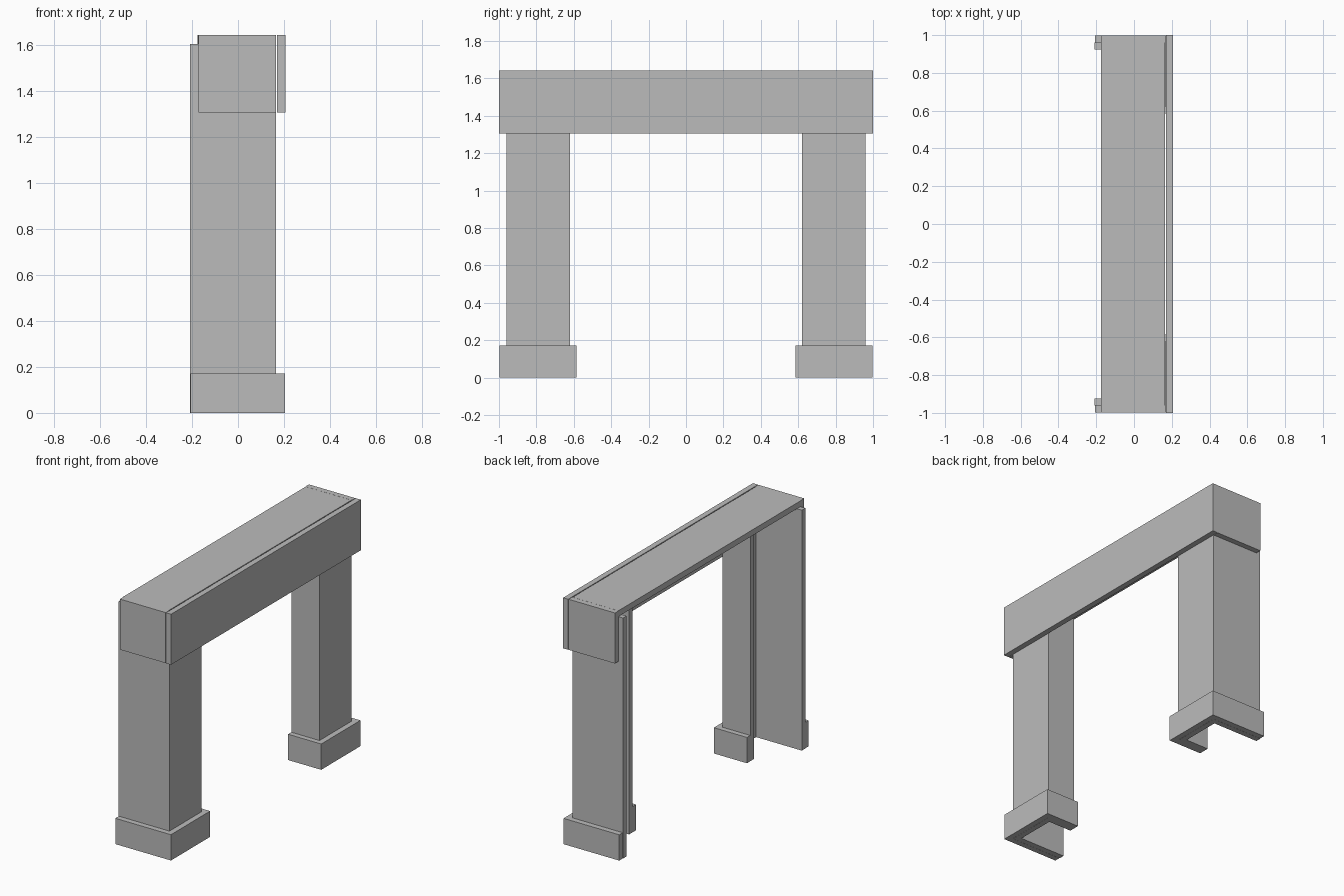
import bpy

cube = bpy.data.objects.get("Cube")
if cube:
    bpy.data.objects.remove(cube, do_unlink=True)

grey = bpy.data.materials.new("plain grey")
grey.use_nodes = True
colour = (0.5, 0.5, 0.5, 1)
grey.diffuse_color = colour
grey.node_tree.nodes["Principled BSDF"].inputs["Base Color"].default_value = colour


def board(name, x, y, z):
    """Flat board spanning the given (min, max) ranges."""
    bpy.ops.mesh.primitive_cube_add(size=1)
    ob = bpy.context.object
    ob.name = name
    ob.location = [(r[0] + r[1]) / 2 for r in (x, y, z)]
    ob.scale = [abs(r[1] - r[0]) for r in (x, y, z)]
    bpy.ops.object.transform_apply(location=True, rotation=False, scale=True)
    ob.data.materials.append(grey)
    return ob


T = 0.037            # board thickness
LEG_TOP = 1.603
BEAM = (1.306, 1.643)
PLINTH = (0, 0.172)

# Two hollow legs with plinth boards, mirrored across the opening
for side, s in (("right", -1), ("left", 1)):
    def part(name, x, y, z):
        board(side + "_" + name, x, (s * y[0], s * y[1]), z)

    part("leg_face", (0.129, 0.166), (0.62, 0.96), (0, LEG_TOP))
    part("leg_outer", (-0.208, 0.129), (0.96 - T, 0.96), (0, LEG_TOP))
    part("leg_inner", (-0.04, 0.129), (0.62, 0.62 + T), (0, LEG_TOP))
    part("plinth_face", (0.167, 0.204), (0.585, 0.998), PLINTH)
    part("plinth_outer", (-0.206, 0.167), (0.961, 0.998), PLINTH)
    part("plinth_inner", (-0.04, 0.167), (0.585, 0.62), PLINTH)

# Hollow beam: long face, end caps and top shelf
board("beam_face", (0.169, 0.206), (-1, 1), BEAM)
board("beam_right_cap", (-0.172, 0.166), (-0.999, -0.962), BEAM)
board("beam_left_cap", (-0.176, 0.166), (0.962, 0.999), BEAM)
board("beam_top", (-0.174, 0.163), (-0.962, 0.961), (LEG_TOP + 0.001, BEAM[1]))
